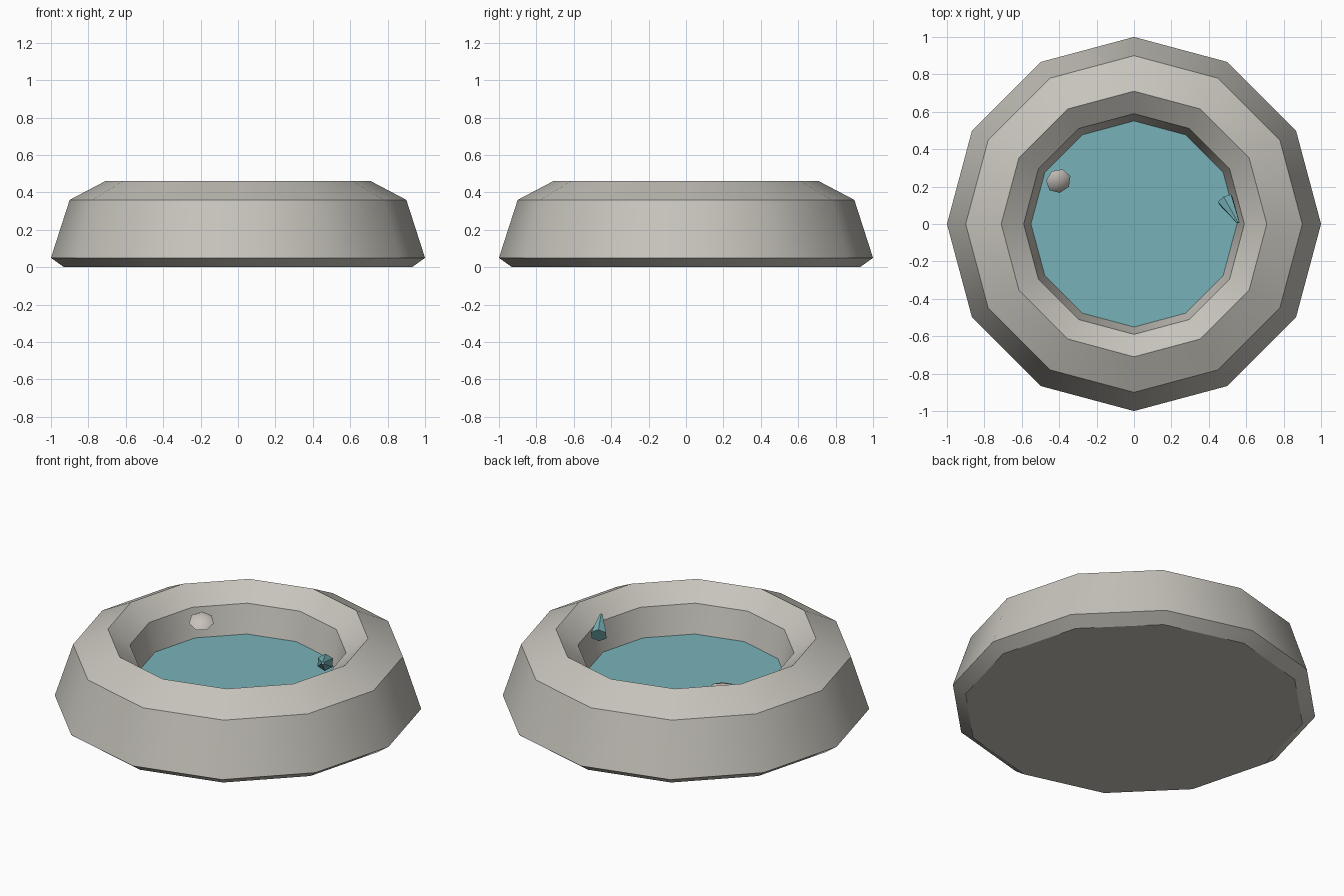
import bpy, bmesh, math
from mathutils import Vector, Matrix

if "Cube" in bpy.data.objects:
    bpy.data.objects.remove(bpy.data.objects["Cube"])

SIDES = 12


def material(name, rgb):
    m = bpy.data.materials.new(name)
    m.diffuse_color = (*rgb, 1.0)
    m.use_nodes = True
    m.node_tree.nodes["Principled BSDF"].inputs["Base Color"].default_value = m.diffuse_color
    return m


stone = material("stone", (0.57, 0.55, 0.50))
pebble_stone = material("warm_stone", (0.58, 0.54, 0.50))
water_blue = material("water_teal", (0.185, 0.45, 0.48))


def finish(name, bm, mat, smooth=None):
    bmesh.ops.recalc_face_normals(bm, faces=bm.faces)
    mesh = bpy.data.meshes.new(name)
    bm.to_mesh(mesh)
    bm.free()
    mesh.materials.append(mat)
    ob = bpy.data.objects.new(name, mesh)
    bpy.context.collection.objects.link(ob)
    if smooth:
        bpy.ops.object.select_all(action='DESELECT')
        ob.select_set(True)
        bpy.context.view_layer.objects.active = ob
        bpy.ops.object.shade_smooth_by_angle(angle=math.radians(smooth))
    return ob


def lathe(bm, profile, sides):
    """Rings of vertices joined by quads, closed by a cap at each end."""
    rings = []
    for r, z in profile:
        rings.append([bm.verts.new((r * math.cos(2 * math.pi * i / sides),
                                    r * math.sin(2 * math.pi * i / sides), z))
                      for i in range(sides)])
    for a, b in zip(rings, rings[1:]):
        for i in range(sides):
            j = (i + 1) % sides
            bm.faces.new((a[i], a[j], b[j], b[i]))
    bm.faces.new(rings[0][::-1])
    bm.faces.new(rings[-1])


# Stone basin: foot, sloping wall, rim, inner bevel, inner wall, floor
bm = bmesh.new()
lathe(bm, [(0.93, 0.0), (1.0, 0.05), (0.9, 0.36), (0.71, 0.46),
           (0.59, 0.37), (0.55, 0.20), (0.53, 0.12)], SIDES)
finish("basin", bm, stone, 32)

# Water surface
bm = bmesh.new()
bmesh.ops.create_circle(bm, cap_ends=True, segments=SIDES, radius=0.551,
                        matrix=Matrix.Translation((0, 0, 0.203))
                        @ Matrix.Rotation(math.pi / 2, 4, 'Z'))
finish("water", bm, water_blue)

# Pointed droplet beside the rim
base, tip = Vector((0.488, 0.13, 0.37)), Vector((0.557, 0.008, 0.43))
axis = tip - base
bm = bmesh.new()
bmesh.ops.create_cone(
    bm, cap_ends=True, segments=6, radius1=0.047, radius2=0.008,
    depth=axis.length,
    matrix=Matrix.Translation((base + tip) / 2)
    @ axis.to_track_quat('Z', 'Y').to_matrix().to_4x4())
finish("droplet", bm, water_blue)

# Flattened pebble tilted towards the front right
normal = Vector((0.559 * 0.41, -0.829 * 0.41, 0.91))
bm = bmesh.new()
bmesh.ops.create_uvsphere(
    bm, u_segments=7, v_segments=4, radius=1.0,
    matrix=Matrix.Translation((-0.404, 0.23, 0.34))
    @ normal.to_track_quat('Z', 'Y').to_matrix().to_4x4()
    @ Matrix.Diagonal((0.069, 0.069, 0.022, 1)))
finish("pebble", bm, pebble_stone, 40)
